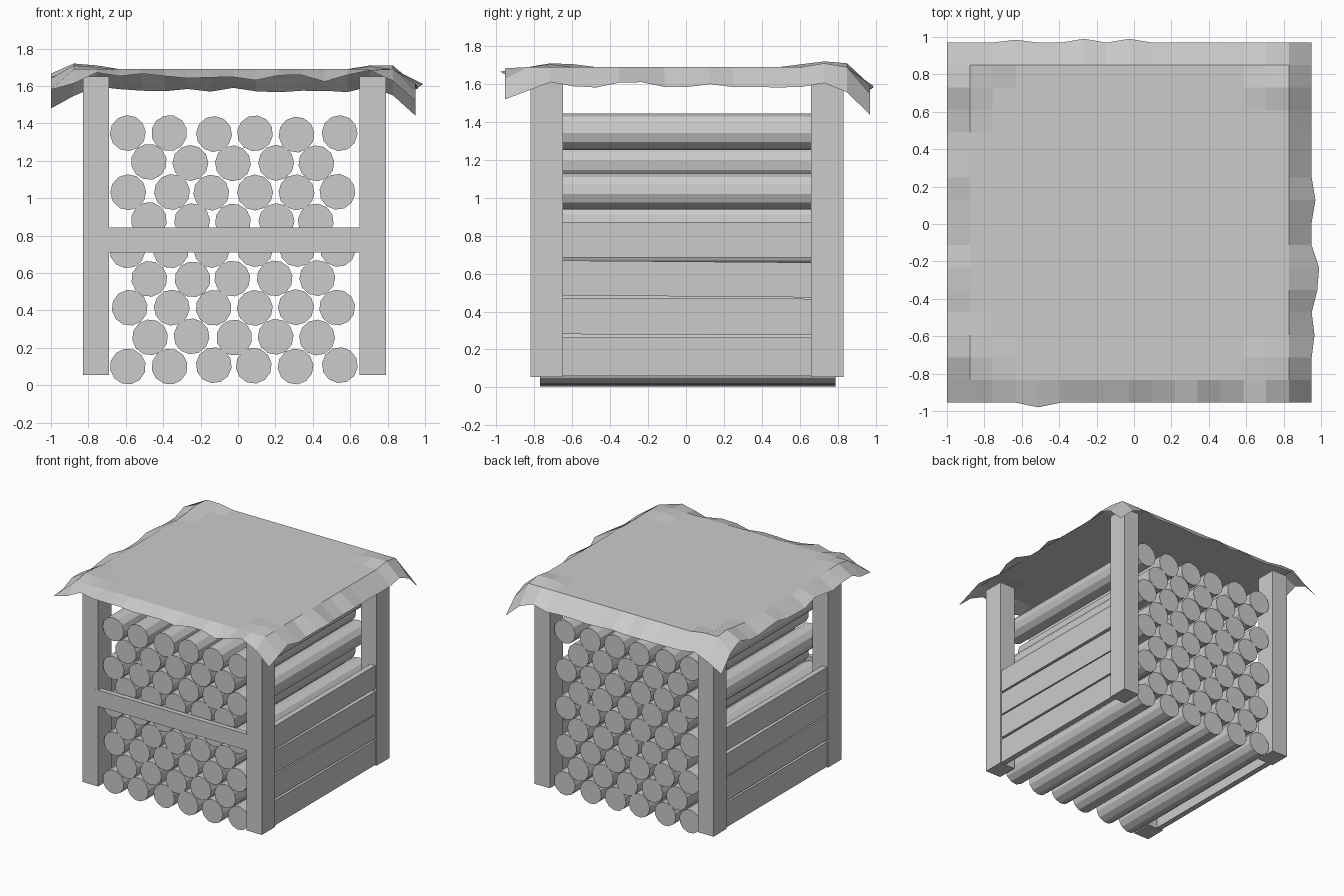
import bpy, bmesh, math, random
from mathutils import Matrix

if "Cube" in bpy.data.objects:
    bpy.data.objects.remove(bpy.data.objects["Cube"])

random.seed(4)
CX = -0.02  # centre line of the frame


def add_object(name, bm):
    mesh = bpy.data.meshes.new(name)
    bm.to_mesh(mesh)
    bm.free()
    obj = bpy.data.objects.new(name, mesh)
    bpy.context.collection.objects.link(obj)
    return obj


def box(name, x, y, z, tilt=0.0):
    """Box from (min, max) ranges; tilt lowers the +y end slightly."""
    bm = bmesh.new()
    bmesh.ops.create_cube(bm, size=1)
    for v in bm.verts:
        v.co = [r[0] + (c + 0.5) * (r[1] - r[0]) for r, c in zip((x, y, z), v.co)]
        v.co.z -= tilt * v.co.y
    return add_object(name, bm)


def log(name, x, z, r=0.096):
    bm = bmesh.new()
    turn = Matrix.Translation((x, 0.01, z)) @ Matrix.Rotation(math.pi / 2, 4, 'X') \
        @ Matrix.Rotation(random.uniform(0, 0.5), 4, 'Z')
    bmesh.ops.create_cone(bm, cap_ends=True, segments=12, radius1=r, radius2=r,
                          depth=1.56, matrix=turn)
    return add_object(name, bm)


# Corner posts
for xn, xr in (("left", (-0.83, -0.69)), ("right", (0.65, 0.79))):
    for yn, yr in (("front", (-0.82, -0.65)), ("back", (0.66, 0.83))):
        box(f"{yn}_{xn}_post", xr, yr, (0.055, 1.65))

# Front rail
box("front_rail", (-0.72, 0.66), (-0.821, -0.78), (0.71, 0.843))

# Side planks, mirrored about the centre line
for side, name in ((-1, "left"), (1, "right")):
    for i, (z0, z1) in enumerate(((0.06, 0.262), (0.278, 0.47), (0.48, 0.664), (0.684, 0.872))):
        a, b = sorted((CX + side * 0.755, CX + side * 0.80))
        box(f"{name}_plank_{i + 1}", (a, b), (-0.66, 0.67), (z0, z1), 0.004 * (i % 3))

# Stacked logs: alternating rows of six and five
for row in range(9):
    count, start = (6, -0.585) if row % 2 == 0 else (5, -0.475)
    for i in range(count):
        jx, jz = random.uniform(-0.008, 0.008), random.uniform(0, 0.01)
        log(f"log_{row + 1}_{i + 1}", start + 0.2245 * i + jx, 0.099 + 0.155 * row + jz)

# Cloth cover: flat sheet with drooping, crumpled border
N = 16
X0, X1, Y0, Y1, TOP = -1.0, 0.95, -0.955, 0.97, 1.69
CORNER = {(0, 0): 1.58, (N, 0): 1.52, (0, N): 1.48, (N, N): 1.44}
BUMP = {(1, N - 2): 0.03, (1, N - 1): 0.02, (1, 2): 0.02, (2, N - 1): 0.02,
        (N - 2, N - 2): 0.02, (N - 2, 2): 0.015, (1, 1): 0.0, (2, 2): 0.01,
        (N - 1, N - 2): 0.02, (1, 3): 0.015, (1, N - 3): 0.015}
# (side index along edge): outward push, for stray wrinkles
OUT = {("front", 4): 0.025, ("right", 6): 0.04, ("right", 5): 0.03,
       ("right", 9): 0.02, ("right", 3): 0.015, ("back", 3): 0.015,
       ("back", 6): 0.02, ("back", 8): 0.02}
DROP = {"left": 1.625, "right": 1.58, "front": 1.635, "back": 1.57}

bm = bmesh.new()
grid = []
for j in range(N + 1):
    line = []
    for i in range(N + 1):
        x, y = X0 + (X1 - X0) * i / N, Y0 + (Y1 - Y0) * j / N
        z = TOP + BUMP.get((i, j), 0)
        side = ("left" if i == 0 else "right" if i == N else
                "front" if j == 0 else "back" if j == N else None)
        if (i, j) in CORNER:
            z = CORNER[(i, j)]
        elif side:
            k = j if side in ("left", "right") else i
            push = OUT.get((side, k), 0)
            wave = 0.025 if side in ("left", "front") else 0.006
            z = DROP[side] + random.uniform(-wave * 0.6, wave) + push * 0.8
            if k in (1, N - 1):
                z -= 0.02
            elif k in (2, N - 2):
                z += 0.025
            x += push if side == "right" else 0
            y += {"front": -push, "back": push}.get(side, 0)
        line.append(bm.verts.new((x, y, z)))
    grid.append(line)
for j in range(N):
    for i in range(N):
        bm.faces.new((grid[j][i], grid[j][i + 1], grid[j + 1][i + 1], grid[j + 1][i]))
add_object("cloth_cover", bm)
